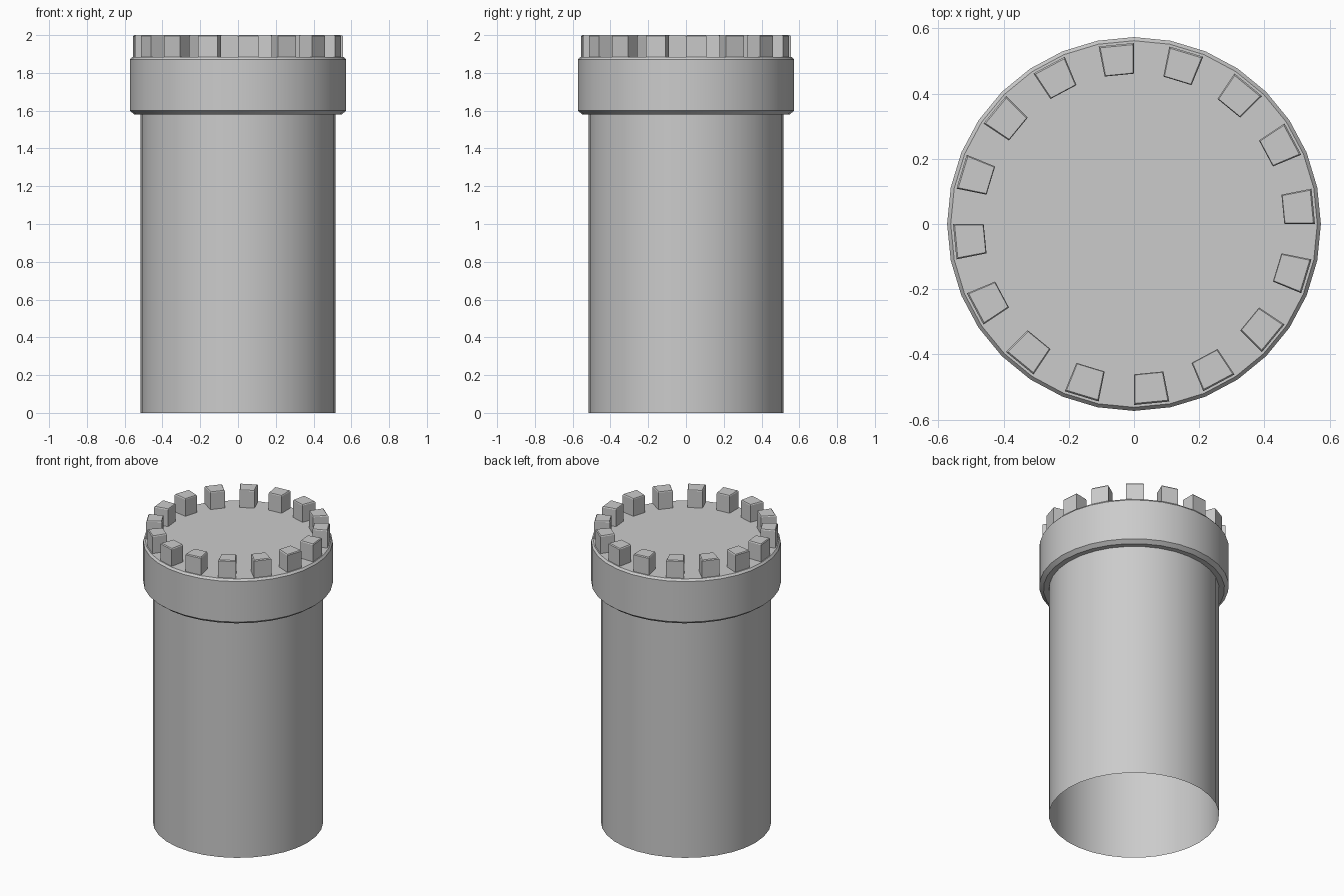
import bpy, bmesh, math

if "Cube" in bpy.data.objects:
    bpy.data.objects.remove(bpy.data.objects["Cube"])

SIDES = 32


def make_object(name, bm):
    bmesh.ops.recalc_face_normals(bm, faces=bm.faces[:])
    mesh = bpy.data.meshes.new(name)
    bm.to_mesh(mesh)
    bm.free()
    obj = bpy.data.objects.new(name, mesh)
    bpy.context.collection.objects.link(obj)
    return obj


def point(bm, radius, angle, z):
    return bm.verts.new((radius * math.cos(angle), radius * math.sin(angle), z))


# tower body: open-bottomed shaft, overhanging head and flat roof
profile = [(0.515, 0.0), (0.515, 1.58), (0.548, 1.58), (0.573, 1.60),
           (0.573, 1.87), (0.562, 1.883)]
bm = bmesh.new()
rings = [[point(bm, r, 2 * math.pi * i / SIDES, z) for i in range(SIDES)]
         for r, z in profile]
for low, high in zip(rings, rings[1:]):
    for i in range(SIDES):
        j = (i + 1) % SIDES
        bm.faces.new((low[i], low[j], high[j], high[i]))
bm.faces.new(rings[-1])
tower = make_object("tower_body", bm)
# open shell: make sure the roof points up
if tower.data.polygons[-1].normal.z < 0:
    tower.data.flip_normals()
bpy.context.view_layer.objects.active = tower
tower.select_set(True)
bpy.ops.object.shade_smooth_by_angle(angle=math.radians(30))

# battlements: wedge blocks on every other roof segment
bm = bmesh.new()
step = 2 * math.pi / SIDES
for i in range(0, SIDES, 2):
    a0, a1 = i * step, (i + 1) * step
    layers = []
    for z, inner, outer, inset in ((1.88, 0.461, 0.555, 0.0),
                                   (1.994, 0.461, 0.555, 0.0),
                                   (2.0, 0.463, 0.550, 0.007)):
        layers.append([point(bm, inner, a0 + inset, z), point(bm, outer, a0 + inset, z),
                       point(bm, outer, a1 - inset, z), point(bm, inner, a1 - inset, z)])
    for low, high in zip(layers, layers[1:]):
        for k in range(4):
            n = (k + 1) % 4
            bm.faces.new((low[k], low[n], high[n], high[k]))
    bm.faces.new(layers[-1])
    bm.faces.new(layers[0][::-1])
make_object("battlements", bm)
